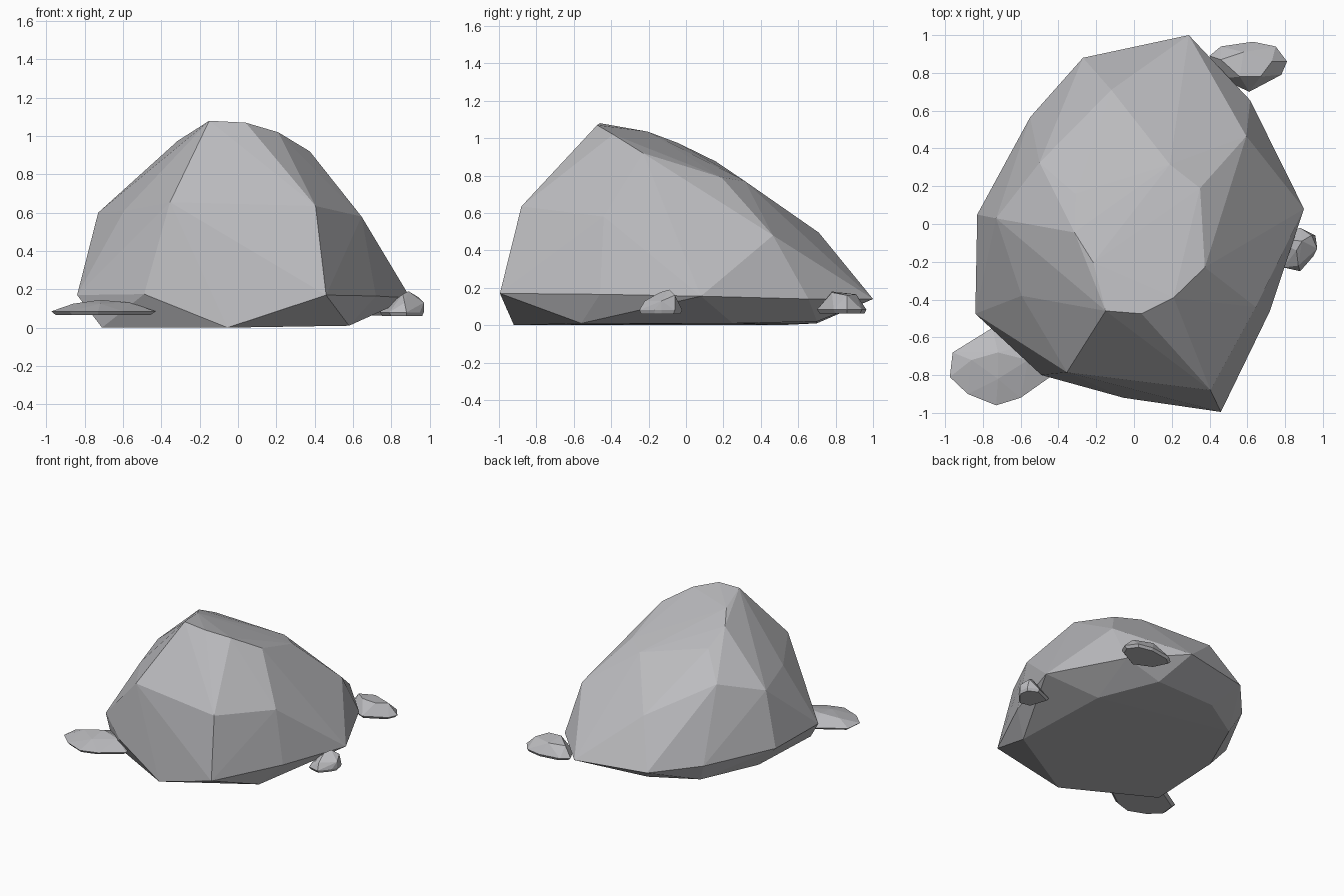
import bpy, bmesh

stone = bpy.data.materials.new("grey stone")
stone.diffuse_color = (0.5, 0.5, 0.52, 1)


def hull(name, points):
    """Faceted rock: convex hull round a few corner points."""
    bm = bmesh.new()
    for p in points:
        bm.verts.new(p)
    res = bmesh.ops.convex_hull(bm, input=bm.verts[:])
    spare = [v for v in bm.verts if not v.link_faces]
    bmesh.ops.delete(bm, geom=spare, context='VERTS')
    bmesh.ops.recalc_face_normals(bm, faces=bm.faces[:])
    me = bpy.data.meshes.new(name)
    bm.to_mesh(me)
    bm.free()
    me.materials.append(stone)
    ob = bpy.data.objects.new(name, me)
    bpy.context.collection.objects.link(ob)
    return ob


def pebble(name, outline, z, peaks):
    """Small rock: flat, slightly smaller base, widest just above it, a few top corners."""
    cx = sum(p[0] for p in outline) / len(outline)
    cy = sum(p[1] for p in outline) / len(outline)
    base = [(cx + (x - cx) * 0.9, cy + (y - cy) * 0.9, z) for x, y in outline]
    rim = [(x, y, z + 0.02) for x, y in outline]
    return hull(name, base + rim + peaks)


# boulder: footprint, overhanging rim, shoulder and crown corners
foot = [(-0.055, -0.92, 0), (-0.71, -0.565, 0), (-0.68, 0.05, 0), (-0.48, 0.5, 0),
        (-0.15, 0.7, 0.01), (0.35, 0.7, 0.02), (0.55, 0.25, 0.01), (0.58, -0.56, 0.01)]
rim = [(0.46, -0.995, 0.17), (0.72, -0.46, 0.165), (0.9, 0.08, 0.155), (0.615, 0.655, 0.14),
       (0.29, 1.0, 0.14), (-0.27, 0.88, 0.14), (-0.55, 0.565, 0.15), (-0.83, 0.05, 0.17),
       (-0.84, -0.475, 0.17), (-0.49, -0.8, 0.175)]
shoulder = [(0.405, -0.88, 0.635), (0.645, -0.44, 0.58), (0.595, 0.465, 0.48),
            (-0.12, 0.71, 0.495), (-0.5, 0.325, 0.7), (-0.73, 0.03, 0.6),
            (-0.595, -0.38, 0.61), (-0.355, -0.785, 0.655)]
crown = [(-0.15, -0.46, 1.08), (0.04, -0.475, 1.07), (0.21, -0.39, 1.02), (0.375, -0.23, 0.92),
         (0.35, 0.19, 0.79), (0.19, 0.315, 0.77), (-0.31, 0.16, 0.875),
         (-0.315, -0.045, 0.975), (-0.215, -0.205, 1.035)]
hull("boulder", foot + rim + shoulder + crown)

# flat rock at the front left
pebble("front_left_rock",
       [(-0.96, -0.68), (-0.975, -0.81), (-0.88, -0.9), (-0.73, -0.96),
        (-0.6, -0.92), (-0.43, -0.8), (-0.5, -0.62), (-0.75, -0.55)], 0.065,
       [(-0.86, -0.72, 0.125), (-0.72, -0.68, 0.145), (-0.56, -0.72, 0.13), (-0.72, -0.82, 0.125)])

# rock at the back right
pebble("back_right_rock",
       [(0.4, 0.89), (0.46, 0.94), (0.63, 0.965), (0.75, 0.94),
        (0.81, 0.86), (0.78, 0.79), (0.61, 0.7), (0.46, 0.77)], 0.063,
       [(0.46, 0.87, 0.16), (0.56, 0.78, 0.18), (0.67, 0.78, 0.175),
        (0.73, 0.86, 0.16), (0.58, 0.91, 0.165)])

# small rock on the right
pebble("right_rock",
       [(0.79, -0.23), (0.88, -0.25), (0.95, -0.17), (0.97, -0.13),
        (0.96, -0.06), (0.88, -0.02), (0.74, -0.08)], 0.06,
       [(0.89, -0.09, 0.19), (0.86, -0.14, 0.175), (0.97, -0.13, 0.13),
        (0.87, -0.22, 0.13), (0.94, -0.06, 0.16)])
